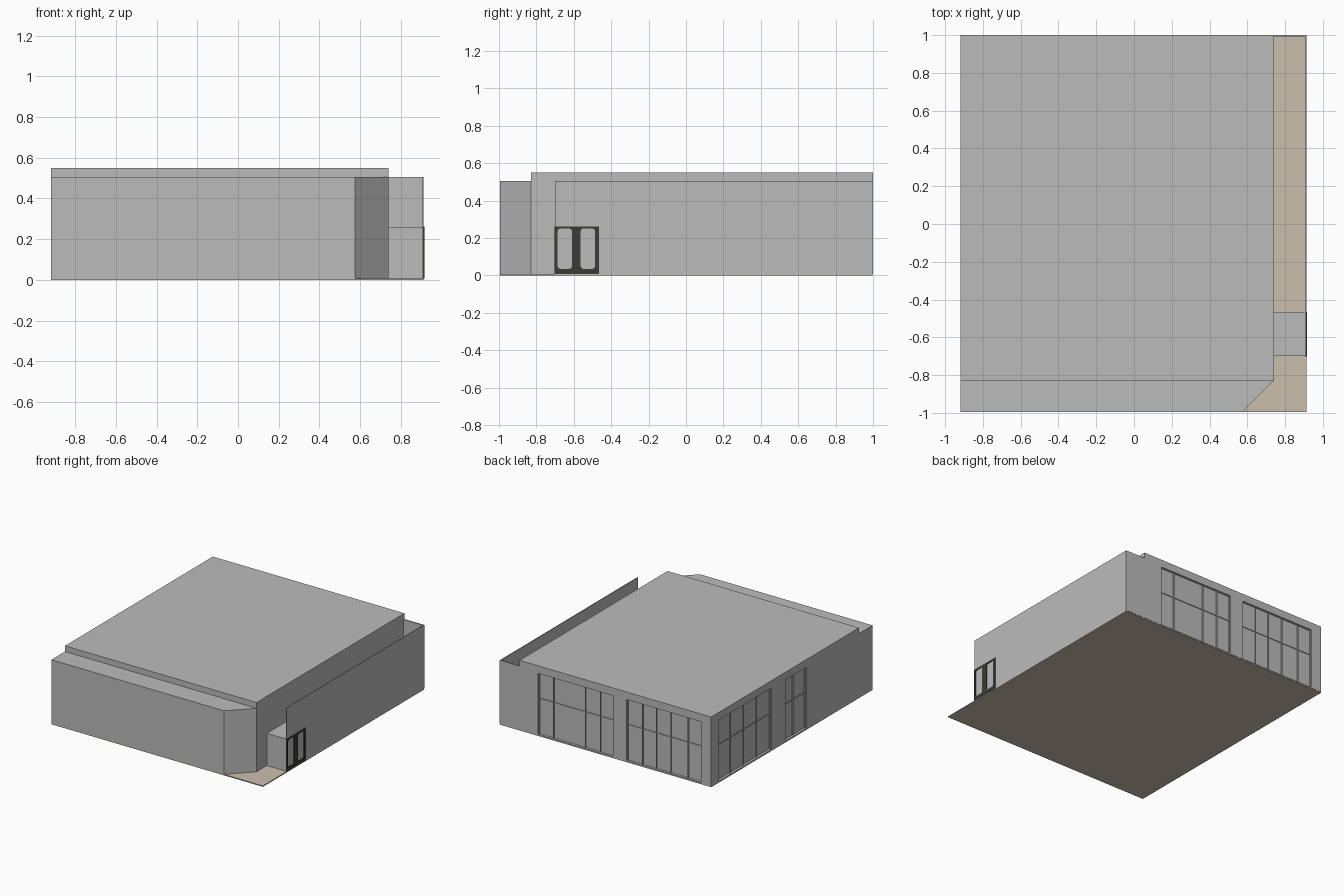
import bpy, bmesh, math
from mathutils import Vector

if "Cube" in bpy.data.objects:
    bpy.data.objects.remove(bpy.data.objects["Cube"])


def mat(name, rgb):
    m = bpy.data.materials.new(name)
    m.diffuse_color = (*rgb, 1)
    m.use_nodes = True
    m.node_tree.nodes["Principled BSDF"].inputs["Base Color"].default_value = m.diffuse_color
    return m


GREY = mat("wall_grey", (0.50, 0.50, 0.50))
TAN = mat("floor_tan", (0.60, 0.52, 0.42))
DARK = mat("door_dark", (0.045, 0.045, 0.035))


def finish(name, bm, material):
    bmesh.ops.recalc_face_normals(bm, faces=bm.faces)
    me = bpy.data.meshes.new(name)
    bm.to_mesh(me)
    bm.free()
    ob = bpy.data.objects.new(name, me)
    bpy.context.collection.objects.link(ob)
    me.materials.append(material)
    return ob


def prism(name, outline, z0, z1, material):
    bm = bmesh.new()
    f = bm.faces.new([bm.verts.new((x, y, z0)) for x, y in outline])
    ext = bmesh.ops.extrude_face_region(bm, geom=[f])
    vs = [g for g in ext["geom"] if isinstance(g, bmesh.types.BMVert)]
    bmesh.ops.translate(bm, verts=vs, vec=(0, 0, z1 - z0))
    return finish(name, bm, material)


def box(name, x0, x1, y0, y1, z0, z1, material):
    return prism(name, [(x0, y0), (x1, y0), (x1, y1), (x0, y1)], z0, z1, material)


def cut(target, cutter):
    m = target.modifiers.new("opening", "BOOLEAN")
    m.operation, m.solver, m.object = "DIFFERENCE", "EXACT", cutter
    cutter.hide_render = True
    cutter.hide_viewport = True
    cutter.display_type = "WIRE"


L, R, F, B = -0.918, 0.74, -0.995, 1.0
FLOOR, LOW, HIGH = 0.008, 0.505, 0.55

# floor slab
box("floor_slab", L, 0.912, F, 0.998, 0, FLOOR, TAN)

# tall hall, lower front wing with its chamfered corner
hall = box("main_hall", L, R, -0.828, B, FLOOR, HIGH, GREY)
prism("front_wing", [(L, F), (0.575, F), (R, -0.828), (L, -0.828)],
      FLOOR, LOW, GREY)

# free-standing corridor walls
box("corridor_back_wall", R, 0.912, 0.99, B, FLOOR, LOW, GREY)
box("corridor_side_wall", 0.905, 0.912, -0.468, 0.99, FLOOR, LOW, GREY)
box("wall_over_door", 0.905, 0.912, -0.70, -0.468, 0.26, LOW, GREY)
box("entry_lobby", R, 0.905, -0.70, -0.468, FLOOR, 0.26, GREY)

# recessed window groups: positions of the upright bars along each wall
DEPTH, TOP, MID, T = 0.018, 0.49, 0.29, 0.006
groups = [("back", (-0.07, 0.05, 0.18, 0.455, 0.58)),
          ("back", (-0.83, -0.71, -0.56, -0.435, -0.315, -0.185)),
          ("left", (0.255, 0.42, 0.58, 0.745, 0.91)),
          ("left", (-0.18, -0.03, 0.08))]


def window_box(name, side, a0, a1, d0, d1, z0, z1, material):
    """Box along a wall; d is the depth measured inwards from its face."""
    if side == "back":
        return box(name, a0, a1, B - d1, B - d0, z0, z1, material)
    return box(name, L + d0, L + d1, a0, a1, z0, z1, material)


for i, (side, bars) in enumerate(groups):
    a0, a1 = min(bars), max(bars)
    cut(hall, window_box(f"window_cutter_{i}", side, a0, a1, -0.02, DEPTH,
                         0.012, TOP, GREY))
    for j, a in enumerate(bars):
        s = min(max(a - T / 2, a0), a1 - T)
        window_box(f"window_bar_{i}_{j}", side, s, s + T, 0.01, DEPTH,
                   0.012, TOP, GREY)
    window_box(f"window_rail_{i}", side, a0, a1, 0.012, DEPTH,
               MID - T / 2, MID + T / 2, GREY)


# double door: dark frame with two rounded panes
def rounded(y0, y1, z0, z1, r):
    pts = []
    for k, (cy, cz) in enumerate([(y1 - r, z1 - r), (y0 + r, z1 - r),
                                  (y0 + r, z0 + r), (y1 - r, z0 + r)]):
        for s in range(4):
            t = math.pi / 2 * (k + s / 3)
            pts.append((cy + r * math.cos(t), cz + r * math.sin(t)))
    return pts


def x_plate(name, pts, x0, x1, material):
    bm = bmesh.new()
    f = bm.faces.new([bm.verts.new((x0, y, z)) for y, z in pts])
    ext = bmesh.ops.extrude_face_region(bm, geom=[f])
    vs = [g for g in ext["geom"] if isinstance(g, bmesh.types.BMVert)]
    bmesh.ops.translate(bm, verts=vs, vec=(x1 - x0, 0, 0))
    return finish(name, bm, material)


door = box("door_frame", 0.9055, 0.915, -0.702, -0.466, FLOOR, 0.262, DARK)
for i, (y0, y1) in enumerate([(-0.686, -0.61), (-0.563, -0.487)]):
    pts = rounded(y0, y1, 0.035, 0.25, 0.014)
    cut(door, x_plate(f"door_pane_cutter_{i}", pts, 0.89, 0.93, DARK))
    x_plate(f"door_pane_{i}", pts, 0.9052, 0.909, GREY)
